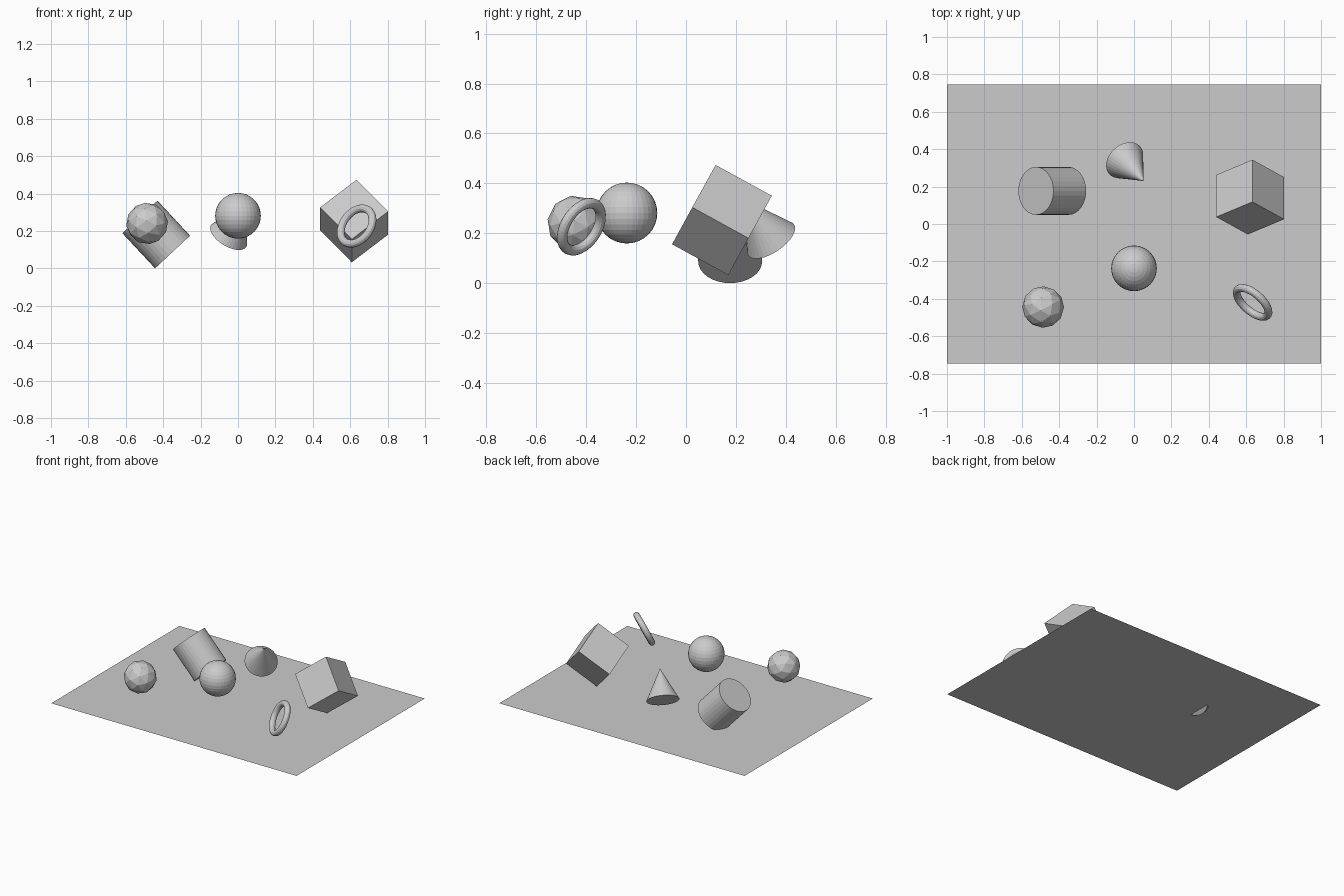
import bpy
from mathutils import Vector, Matrix

if "Cube" in bpy.data.objects:
    bpy.data.objects.remove(bpy.data.objects["Cube"])


def aim(direction):
    # rotation that turns local z towards the direction
    return Vector(direction).to_track_quat('Z', 'Y').to_euler()


def named(name):
    obj = bpy.context.object
    obj.name = name
    return obj


# ground sheet
bpy.ops.mesh.primitive_plane_add(size=2, location=(0, 0, 0.024))
named("ground_sheet").scale = (1, 0.746, 1)

# tilted cube, axes taken from two of its edges
bpy.ops.mesh.primitive_cube_add(size=0.257, location=(0.621, 0.144, 0.253))
cube = named("cube")
a = Vector((0, 0.226, -0.124)).normalized()
b = Vector((0.171, -0.088, -0.176))
b = (b - a * b.dot(a)).normalized()
c = a.cross(b)
cube.rotation_euler = Matrix((a, b, c)).transposed().to_euler()

# ball
bpy.ops.mesh.primitive_uv_sphere_add(segments=32, ring_count=16, radius=0.122,
                                     location=(0, -0.237, 0.281))
named("ball")

# faceted ball
bpy.ops.mesh.primitive_ico_sphere_add(subdivisions=2, radius=0.112,
                                      location=(-0.486, -0.444, 0.24),
                                      rotation=(0.5, 0.3, 0.2))
named("faceted_ball")

# cylinder tipped sideways, its low edge dips through the sheet
bpy.ops.mesh.primitive_cylinder_add(vertices=32, radius=0.128, depth=0.256,
                                    location=(-0.437, 0.177, 0.181),
                                    rotation=aim((-0.175, 0, 0.188)))
named("cylinder")

# leaning cone
tip, base = Vector((0.051, 0.23, 0.337)), Vector((-0.05, 0.341, 0.173))
bpy.ops.mesh.primitive_cone_add(vertices=32, radius1=0.111, depth=(tip - base).length,
                                location=(tip + base) / 2, rotation=aim(tip - base))
named("cone")

# ring
bpy.ops.mesh.primitive_torus_add(major_segments=48, minor_segments=12,
                                 major_radius=0.105, minor_radius=0.021,
                                 location=(0.634, -0.419, 0.226),
                                 rotation=aim((-0.59, -0.68, 0.44)))
named("ring")
